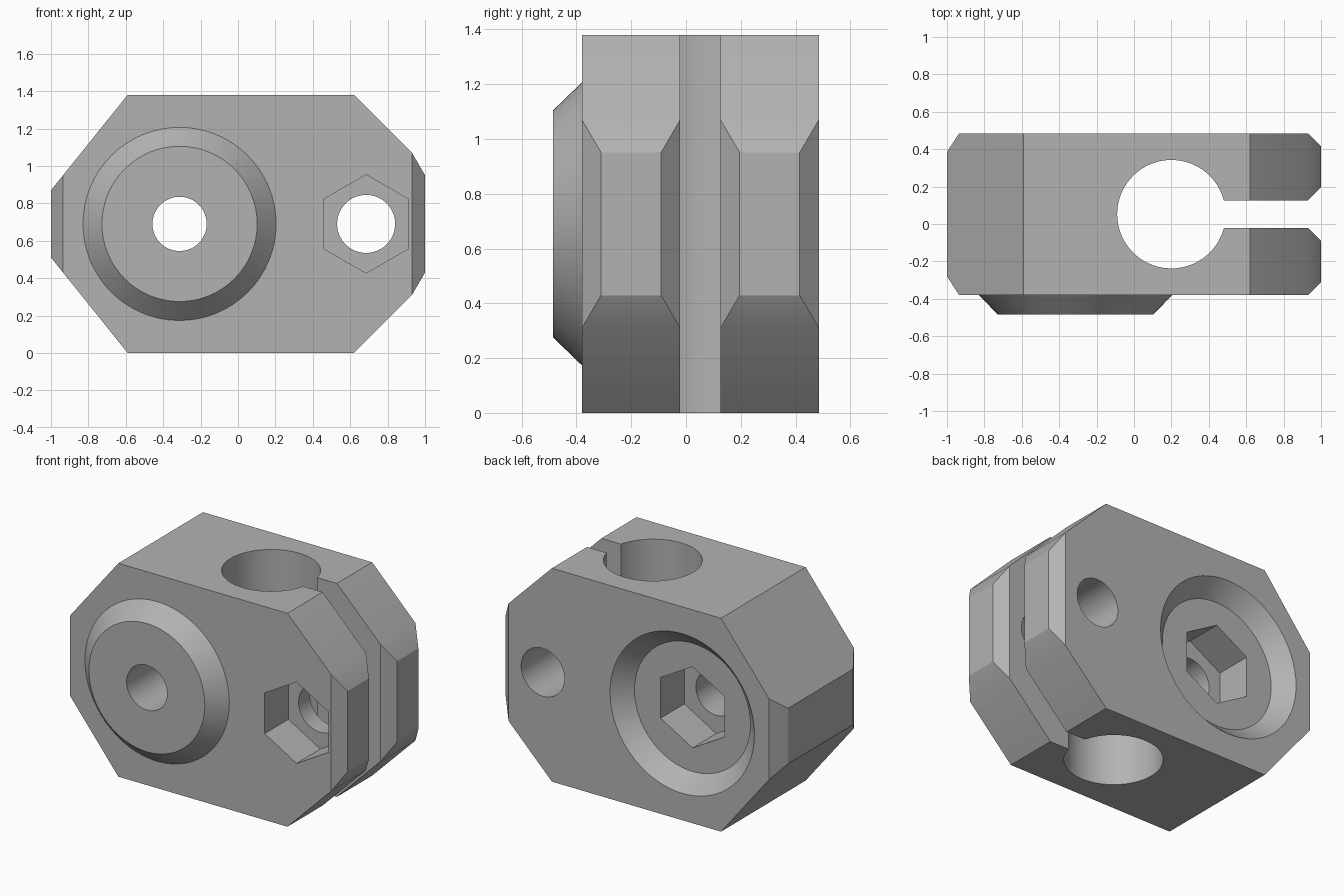
import bpy, bmesh
from math import asin, cos, sin, pi, radians
from mathutils import Matrix

cube = bpy.data.objects.get("Cube")
if cube:
    bpy.data.objects.remove(cube, do_unlink=True)

grey = bpy.data.materials.new("plain grey")
grey.use_nodes = True
COLOUR = (0.45, 0.45, 0.45, 1)
grey.diffuse_color = COLOUR
grey.node_tree.nodes["Principled BSDF"].inputs["Base Color"].default_value = COLOUR

FRONT, BACK, MID_Z, HEIGHT = -0.38, 0.485, 0.69, 1.38
BOSS_X, CLAMP_X = -0.3125, 0.685


def to_object(name, bm):
    bmesh.ops.recalc_face_normals(bm, faces=bm.faces)
    mesh = bpy.data.meshes.new(name)
    bm.to_mesh(mesh)
    bm.free()
    mesh.materials.append(grey)
    ob = bpy.data.objects.new(name, mesh)
    bpy.context.collection.objects.link(ob)
    return ob


def prism(name, points, shift):
    """Extrude a closed outline of 3D points along a vector."""
    bm = bmesh.new()
    face = bm.faces.new([bm.verts.new(p) for p in points])
    moved = bmesh.ops.extrude_face_region(bm, geom=[face], use_keep_orig=True)
    verts = [g for g in moved["geom"] if isinstance(g, bmesh.types.BMVert)]
    bmesh.ops.translate(bm, verts=verts, vec=shift)
    return to_object(name, bm)


def bore(name, x, y_front, y_back, r_front, r_back, sides=64):
    """Round or six-sided solid lying along y at the middle height."""
    bm = bmesh.new()
    place = Matrix.Translation((x, (y_front + y_back) / 2, MID_Z)) @ Matrix.Rotation(pi / 2, 4, "X")
    bmesh.ops.create_cone(bm, cap_ends=True, segments=sides, radius1=r_back,
                          radius2=r_front, depth=y_back - y_front, matrix=place)
    return to_object(name, bm)


def combine(target, other, operation):
    mod = target.modifiers.new(operation, "BOOLEAN")
    mod.operation, mod.solver, mod.object = operation, "EXACT", other
    bpy.context.view_layer.objects.active = target
    bpy.ops.object.modifier_apply(modifier=mod.name)
    bpy.data.objects.remove(other, do_unlink=True)


# Plan outline: chamfered ends, clamp slot and round rod hole in one keyhole shape
hole_x, hole_y, hole_r, half_slot = 0.2, 0.0525, 0.29, 0.0735
slot_front, slot_back = hole_y - half_slot, hole_y + half_slot
start = asin(half_slot / hole_r)
steps = 56
arc = []
for i in range(steps + 1):
    a = start + (2 * pi - 2 * start) * i / steps
    arc.append((hole_x + hole_r * cos(a), hole_y + hole_r * sin(a)))
plan = [(0.93, slot_back)] + arc + [
    (0.93, slot_front), (1, slot_front - 0.07), (1, FRONT + 0.07), (0.93, FRONT),
    (-0.935, FRONT), (-1, FRONT + 0.1), (-1, BACK - 0.1), (-0.935, BACK),
    (0.93, BACK), (1, BACK - 0.07), (1, slot_back + 0.07)]
body = prism("clamp_body", [(x, y, -0.2) for x, y in plan], (0, 0, HEIGHT + 0.4))

# Side silhouette, mirrored top to bottom, trims the body
upper = [(-1.1, 0.745), (-0.59, HEIGHT), (0.62, HEIGHT), (0.93, 1.07), (1.1, 0.78)]
outline = upper + [(x, HEIGHT - z) for x, z in reversed(upper)]
combine(body, prism("silhouette", [(x, -0.7, z) for x, z in outline], (0, 1.4, 0)), "INTERSECT")

# Tapered boss on the front, matching dish in the back
combine(body, bore("boss", BOSS_X, -0.485, FRONT + 0.04, 0.415, 0.555), "UNION")
combine(body, bore("dish", BOSS_X, 0.38, BACK + 0.04, 0.415, 0.555), "DIFFERENCE")

# Bolt holes and six-sided pockets
combine(body, bore("boss_pocket", BOSS_X, 0.137, 0.6, 0.263, 0.263, 6), "DIFFERENCE")
combine(body, bore("boss_hole", BOSS_X, -0.6, 0.25, 0.145, 0.145), "DIFFERENCE")
combine(body, bore("clamp_pocket", CLAMP_X, -0.6, -0.138, 0.263, 0.263, 6), "DIFFERENCE")
combine(body, bore("clamp_hole", CLAMP_X, -0.7, 0.7, 0.155, 0.155), "DIFFERENCE")

bpy.ops.object.select_all(action="DESELECT")
body.select_set(True)
bpy.context.view_layer.objects.active = body
bpy.ops.object.shade_smooth_by_angle(angle=radians(30))
